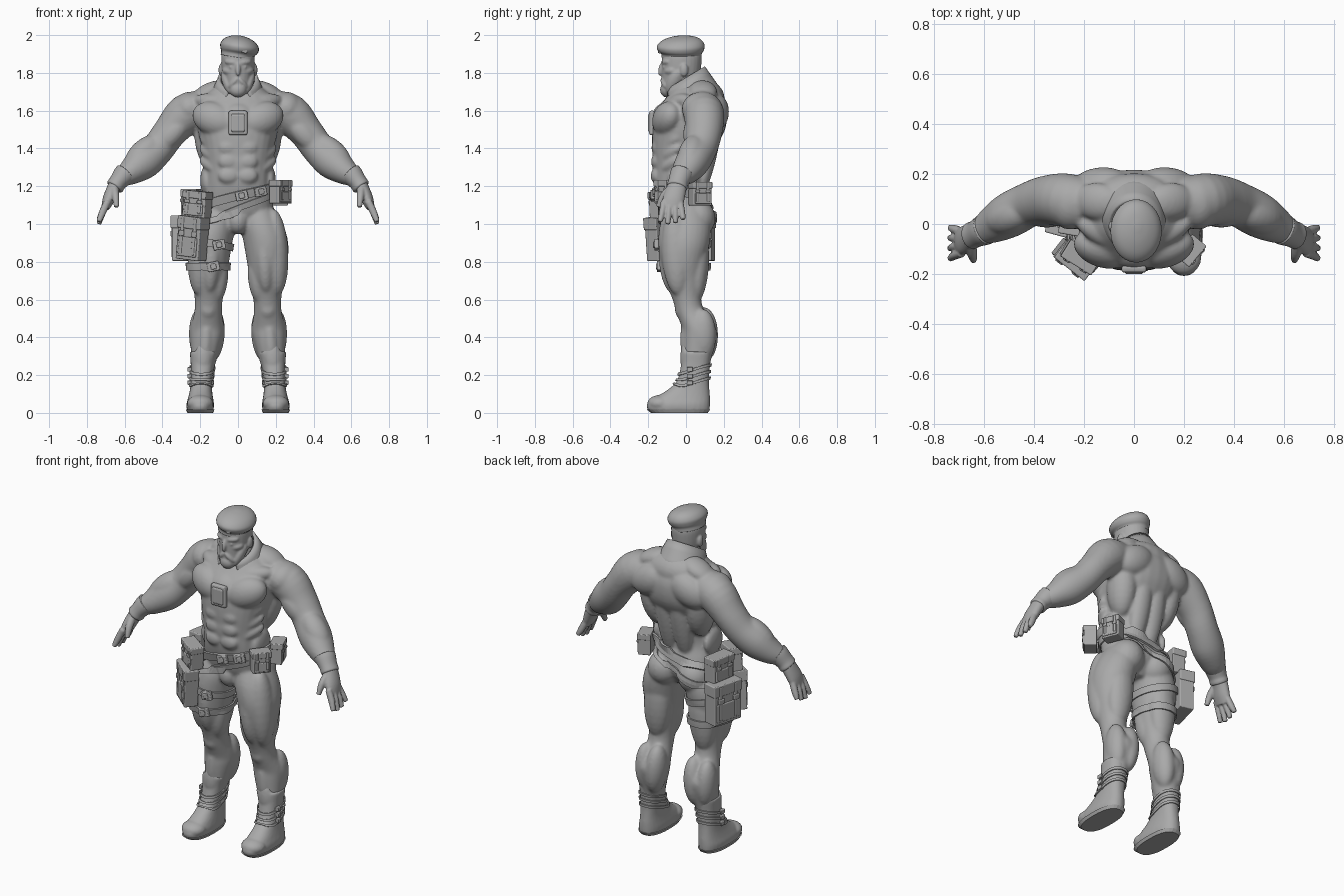
import bpy, bmesh, math
from mathutils import Vector, Matrix

default_cube = bpy.data.objects.get("Cube")
if default_cube:
    bpy.data.objects.remove(default_cube, do_unlink=True)

clay = bpy.data.materials.new("clay_grey")
clay.use_nodes = True
clay.diffuse_color = (0.4, 0.4, 0.4, 1)
clay.node_tree.nodes["Principled BSDF"].inputs["Base Color"].default_value = (0.4, 0.4, 0.4, 1)


def finish(name, bm, smooth=True, recalc=True):
    """Turn a bmesh into a linked object with the shared material."""
    if recalc:
        bmesh.ops.recalc_face_normals(bm, faces=bm.faces[:])
    for face in bm.faces:
        face.smooth = smooth
    mesh = bpy.data.meshes.new(name)
    bm.to_mesh(mesh)
    bm.free()
    mesh.materials.append(clay)
    obj = bpy.data.objects.new(name, mesh)
    bpy.context.scene.collection.objects.link(obj)
    return obj


def fuse(name, bm, voxel, repeat):
    """Blend overlapping solids into one sculpted skin."""
    obj = finish(name, bm)
    remesh = obj.modifiers.new("Fuse", 'REMESH')
    remesh.mode = 'VOXEL'
    remesh.voxel_size = voxel
    remesh.use_smooth_shade = True
    soften = obj.modifiers.new("Soften", 'SMOOTH')
    soften.factor = 0.5
    soften.iterations = repeat
    return obj


def frame(direction):
    z = direction.normalized()
    y = (Vector((0, 1, 0)) - z * z.y).normalized()
    return Matrix((y.cross(z), y, z)).transposed()


def loft(bm, keys, side=1, tilt=False, power=1.0, sides=28, steps=4):
    """Skin smooth sections; each key is x, y, z, half width, half depth."""
    keys = [Vector((k[0] * side,) + tuple(k[1:])) for k in keys]
    path = []
    for i in range(len(keys) - 1):
        a, b, c, d = (keys[min(max(i + j, 0), len(keys) - 1)] for j in (-1, 0, 1, 2))
        for k in range(steps):
            t = k / steps
            path.append(b + (c - a) * (t / 2) + (a * 2 - b * 5 + c * 4 - d) * (t * t / 2)
                        + (b * 3 - a - c * 3 + d) * (t ** 3 / 2))
    path.append(keys[-1])
    rings = []
    for i, p in enumerate(path):
        ahead, behind = path[min(i + 1, len(path) - 1)], path[max(i - 1, 0)]
        turn = frame(Vector((ahead - behind)[:3])) if tilt else Matrix.Identity(3)
        ring = []
        for j in range(sides):
            angle = math.tau * j / sides
            c, s = math.cos(angle), math.sin(angle)
            local = Vector((math.copysign(abs(c) ** power, c) * p[3],
                            math.copysign(abs(s) ** power, s) * p[4], 0))
            ring.append(bm.verts.new(Vector(p[:3]) + turn @ local))
        rings.append(ring)
    for low, high in zip(rings, rings[1:]):
        for j in range(sides):
            k = (j + 1) % sides
            bm.faces.new((low[j], low[k], high[k], high[j]))
    bm.faces.new(rings[0][::-1])
    bm.faces.new(rings[-1])


def muscle(bm, side, start, end, width, depth):
    """Ellipsoid stretched from start to end."""
    a, b = (Vector((p[0] * side, p[1], p[2])) for p in (start, end))
    matrix = (Matrix.Translation((a + b) / 2) @ frame(b - a).to_4x4()
              @ Matrix.Diagonal((width, depth, (b - a).length / 2, 1)))
    bmesh.ops.create_uvsphere(bm, u_segments=20, v_segments=14, radius=1, matrix=matrix)


def ball(bm, side, centre, radii):
    matrix = Matrix.Translation((centre[0] * side, centre[1], centre[2])) @ Matrix.Diagonal((*radii, 1))
    bmesh.ops.create_uvsphere(bm, u_segments=20, v_segments=14, radius=1, matrix=matrix)


def strap(name, target, centre, radii, height, slope=(0, 0), thick=0.009):
    """Band that hugs the target surface."""
    bm = bmesh.new()
    count, rows = 72, []
    for row in (-0.5, 0, 0.5):
        ring = []
        for j in range(count):
            angle = math.tau * j / count
            x, y = math.cos(angle) * radii[0], math.sin(angle) * radii[1]
            ring.append(bm.verts.new((centre[0] + x, centre[1] + y,
                                      centre[2] + x * slope[0] + y * slope[1] + row * height)))
        rows.append(ring)
    for low, high in zip(rows, rows[1:]):
        for j in range(count):
            k = (j + 1) % count
            bm.faces.new((low[j], low[k], high[k], high[j]))
    obj = finish(name, bm, smooth=False, recalc=False)
    wrap = obj.modifiers.new("Hug", 'SHRINKWRAP')
    wrap.target = target
    wrap.wrap_mode = 'OUTSIDE_SURFACE'
    wrap.offset = 0.003
    solid = obj.modifiers.new("Thickness", 'SOLIDIFY')
    solid.thickness, solid.offset = thick, 1


def blocks(name, place, turn, lean, parts, bevel=0.006):
    """Bevelled boxes in a local frame whose -y side faces outward."""
    bm = bmesh.new()
    base = (Matrix.Translation(place) @ Matrix.Rotation(math.radians(turn), 4, 'Z')
            @ Matrix.Rotation(math.radians(lean), 4, 'Y'))
    for offset, size in parts:
        bmesh.ops.create_cube(bm, size=1, matrix=base @ Matrix.Translation(offset) @ Matrix.Diagonal((*size, 1)))
    obj = finish(name, bm, smooth=False)
    edge = obj.modifiers.new("Bevel", 'BEVEL')
    edge.width, edge.segments = bevel, 3


def pouch(name, place, size, turn, lean=0):
    w, d, h = size
    parts = [((0, 0, 0), (w * .96, d, h)), ((0, -d * 0.04, h * 0.36), (w, d * 1.08, h * 0.28)),
             ((0, -d * 0.48, -h * 0.2), (w * 0.8, d * 0.2, h * 0.45))]
    for x in (-w * 0.27, w * 0.27):
        parts.append(((x, -d * 0.54, 0.01), (w * 0.14, d * 0.14, h * 0.85)))
        parts.append(((x, -d * 0.59, h * 0.1), (w * 0.22, d * 0.14, h * 0.13)))
    blocks(name, place, turn, lean, parts, .01)


# Body: trunk, arms and legs fused with their muscles
body = bmesh.new()
loft(body, [(0, 0, .95, .06, .06), (0, 0, 1.04, .17, .12), (0, -.015, 1.12, .185, .13),
            (0, -.038, 1.21, .17, .13), (0, -.036, 1.3, .172, .136), (0, -.014, 1.4, .19, .166),
            (0, .015, 1.5, .215, .192), (0, .03, 1.6, .22, .187), (0, .045, 1.67, .19, .15),
            (0, .045, 1.73, .12, .11)], power=.85)
loft(body, [(0, .05, 1.62, .12, .13), (0, .025, 1.72, .1, .108), (0, 0, 1.79, .078, .085)])
ball(body, 1, (0, -.075, 1.02), (.06, .065, .075))
ball(body, 1, (0, -.115, 1.54), (.11, .072, .1))
ball(body, 1, (0, -.1, 1.33), (.13, .08, .15))
ball(body, 1, (0, .09, 1.665), (.18, .115, .1))
muscle(body, 1, (0, .16, 1.72), (0, .12, 1.4), .08, .055)
for s in (1, -1):
    loft(body, [(.18, .075, 1.62, .09, .1), (.275, .095, 1.58, .108, .108), (.36, .095, 1.487, .09, .097),
                (.425, .075, 1.4, .088, .09), (.5, .035, 1.33, .094, .09), (.57, -.005, 1.275, .07, .074),
                (.625, -.035, 1.24, .046, .05), (.65, -.045, 1.21, .04, .045)], s, tilt=True)
    loft(body, [(.1, 0, 1.1, .08, .1), (.125, -.003, 1, .113, .134), (.148, -.01, .9, .118, .136),
                (.155, -.016, .8, .108, .118), (.153, -.01, .7, .09, .1), (.155, .005, .6, .074, .076),
                (.158, .026, .53, .074, .077), (.163, .068, .45, .09, .09), (.166, .072, .4, .088, .092),
                (.177, .06, .3, .07, .078), (.19, .05, .2, .055, .066), (.195, .05, .1, .05, .06)], s)
    # Chest, belly and waist
    muscle(body, s, (.015, -.135, 1.51), (.235, -.065, 1.6), .09, .075)
    muscle(body, s, (.03, -.09, 1.63), (.23, .02, 1.66), .045, .05)
    for row in range(3):
        ball(body, s, (.05, -.155 - .002 * row, 1.405 - .075 * row), (.055, .028, .042))
        muscle(body, s, (.11, -.13, 1.4 - .06 * row), (.2, -.03, 1.47 - .06 * row), .03, .03)
    ball(body, s, (.17, -.02, 1.23), (.03, .08, .08))
    # Back, shoulders and seat
    muscle(body, s, (.05, .08, 1.74), (.24, .1, 1.66), .05, .075)
    muscle(body, s, (.17, .11, 1.62), (.13, .04, 1.28), .08, .09)
    muscle(body, s, (.02, .165, 1.65), (.24, .15, 1.53), .09, .07)
    muscle(body, s, (.045, .17, 1.58), (.05, .06, 1.12), .06, .045)
    ball(body, s, (.255, .085, 1.61), (.09, .108, .09))
    ball(body, s, (.1, .06, 1.03), (.095, .096, .1))
    # Upper arm and forearm
    muscle(body, s, (.27, .04, 1.56), (.43, .04, 1.39), .06, .055)
    muscle(body, s, (.27, .15, 1.58), (.45, .12, 1.4), .06, .055)
    muscle(body, s, (.41, .06, 1.46), (.59, 0, 1.29), .07, .07)
    # Thigh, knee and calf
    muscle(body, s, (.185, -.06, 1.08), (.208, -.04, .62), .07, .08)
    muscle(body, s, (.13, -.075, 1.03), (.15, -.065, .63), .057, .075)
    muscle(body, s, (.09, -.045, .85), (.115, -.02, .58), .05, .057)
    muscle(body, s, (.14, .07, 1), (.16, .05, .58), .08, .062)
    ball(body, s, (.158, -.022, .555), (.048, .038, .06))
    muscle(body, s, (.12, .095, .56), (.14, .1, .27), .06, .073)
    muscle(body, s, (.208, .09, .55), (.2, .09, .27), .056, .07)
    muscle(body, s, (.16, .005, .53), (.185, .02, .2), .04, .042)
body = fuse("muscular_body", body, .009, 6)

# Chest plate and stand-up collar
blocks("chest_plate", (0, -.18, 1.535), 0, 0, [((0, 0, 0), (.1, .03, .13)), ((0, -.006, 0), (.075, .03, .1))], .012)
collar = bmesh.new()
rows = []
for lift in (0, 0.35, 0.7, 1):
    ring = []
    for j in range(33):
        angle = math.radians(-152 + 304 * j / 32)
        back = (1 + math.cos(angle)) / 2
        radius = .155 - .05 * lift
        ring.append(collar.verts.new((math.sin(angle) * radius, .04 - .045 * lift + math.cos(angle) * radius,
                                      1.63 + .07 * back + lift * (.08 + .055 * back))))
    rows.append(ring)
for low, high in zip(rows, rows[1:]):
    for j in range(32):
        collar.faces.new((low[j], high[j], high[j + 1], low[j + 1]))
collar = finish("collar", collar)
collar.modifiers.new("Thickness", 'SOLIDIFY').thickness = .018

# Head with brow, nose, cheeks, ears and beard
head = bmesh.new()
loft(head, [(0, -.06, 1.685, .04, .05), (0, -.048, 1.72, .065, .08), (0, -.03, 1.77, .08, .098),
            (0, -.024, 1.84, .088, .105), (0, -.022, 1.9, .086, .102), (0, -.022, 1.94, .06, .07)])
muscle(head, 1, (0, -.12, 1.86), (0, -.14, 1.785), .014, .016)
muscle(head, 1, (0, -.105, 1.75), (0, -.1, 1.67), .045, .035)
for s in (1, -1):
    muscle(head, s, (0, -.122, 1.852), (.07, -.09, 1.86), .016, .02)
    muscle(head, s, (.03, -.112, 1.805), (.08, -.06, 1.815), .02, .02)
    muscle(head, s, (0, -.128, 1.775), (.05, -.1, 1.72), .014, .018)
    muscle(head, s, (.08, -.03, 1.82), (.04, -.095, 1.69), .025, .035)
    ball(head, s, (.035, -.112, 1.83), (.012, .012, .009))
    ball(head, s, (.09, -.01, 1.815), (.013, .022, .034))
fuse("head", head, .006, 3)
# Beret slouched toward its left, on a narrow band
beret = bmesh.new()
loft(beret, [(0, -.024, 1.882, .089, .106), (.001, -.024, 1.902, .09, .108), (.004, -.028, 1.92, .1, .122),
             (.004, -.027, 1.945, .103, .126), (.002, -.02, 1.972, .084, .105), (0, -.012, 1.99, .05, .065),
             (0, -.01, 1.998, .012, .015)])
bmesh.ops.rotate(beret, verts=beret.verts[:], cent=(0, -.02, 1.91), matrix=Matrix.Rotation(math.radians(9), 3, 'Y'))
finish("beret", beret)
blocks("beret_badge", (.035, -.14, 1.92), 14, 9, [((0, 0, 0), (.028, .012, .032))], .004)

# Hands, cuffs, boots and their straps
for s, label in ((1, "left"), (-1, "right")):
    hand = bmesh.new()
    loft(hand, [(.625, -.035, 1.245, .044, .048), (.66, -.05, 1.185, .036, .052), (.685, -.066, 1.13, .032, .057),
                (.702, -.074, 1.085, .022, .054)], s, tilt=True)
    for i in range(4):
        y, drop = -.116 + .028 * i, (.012, 0, .006, .025)[i]
        loft(hand, [(.69, y, 1.12, .019, .018), (.718, y - .01 + .007 * i, 1.06, .019, .017),
                    (.737, y - .022 + .013 * i, 1 + drop, .013, .013)], s, tilt=True, sides=12)
    loft(hand, [(.655, -.075, 1.19, .023, .025), (.648, -.12, 1.145, .02, .021),
                (.643, -.145, 1.09, .013, .014)], s, tilt=True, sides=12)
    fuse(label + "_hand", hand, .005, 2)
    cuff = bmesh.new()
    loft(cuff, [(.598, -.022, 1.264, .06, .063), (.61, -.028, 1.252, .057, .06), (.635, -.04, 1.222, .048, .054),
                (.65, -.046, 1.2, .048, .055), (.655, -.048, 1.193, .044, .05)], s, tilt=True)
    finish(label + "_glove_cuff", cuff)
    boot = bmesh.new()
    loft(boot, [(.2, -.038, .012, .07, .163), (.2, -.04, .045, .073, .167), (.198, -.02, .08, .066, .147),
                (.196, .012, .12, .059, .112), (.193, .037, .17, .057, .085), (.188, .05, .25, .062, .077),
                (.182, .056, .31, .072, .08), (.18, .058, .325, .072, .08)], s, power=.85)
    ball(boot, s, (.2, -.135, .05), (.07, .07, .045))
    muscle(boot, s, (.178, 0, .38), (.19, 0, .2), .045, .03)
    boot = fuse(label + "_boot", boot, .007, 3)
    sole = bmesh.new()
    loft(sole, [(.2, -.035, 0, .068, .15), (.2, -.04, .018, .076, .168)], s, power=.8)
    finish(label + "_boot_sole", sole, smooth=False)
    for z in (.16, .195, .23):
        strap(label + "_boot_strap", boot, (.193 * s, .042, z), (.072, .085), .015, (0, .3), .006)
        blocks(label + "_boot_buckle", (.256 * s, .02, z), 90 * s, 0, [((0, 0, 0), (.032, .022, .024))], .004)

# Belts, thigh straps and buckles
strap("waist_belt", body, (0, -.02, 1.145), (.21, .16), .05, (.24, 0), .012)
strap("sling_belt", body, (0, -.01, 1.075), (.22, .16), .035, (.4, 0))
strap("upper_thigh_strap", body, (-.15, -.01, .9), (.13, .145), .04, (-.2, 0))
strap("lower_thigh_strap", body, (-.155, -.014, .775), (.115, .125), .04)
for name, place, turn in (("belt_buckle", (.02, -.178, 1.15), 0), ("belt_clip", (.12, -.157, 1.172), 22),
                          ("upper_strap_buckle", (-.1, -.157, .89), 0), ("lower_strap_buckle", (-.13, -.142, .775), 0)):
    blocks(name, place, turn, -12, [((0, 0, 0), (.065, .022, .05)), ((0, -.006, 0), (.03, .022, .03))], .005)

# Pouches on the belt and the right thigh
pouch("front_thigh_pouch", (-.24, -.138, .925), (.155, .08, .23), -38, 6)
pouch("side_thigh_pouch", (-.285, .052, .925), (.2, .085, .24), -105)
pouch("front_hip_pouch", (-.215, -.128, 1.105), (.145, .075, .14), -32, 5)
pouch("side_hip_pouch", (-.245, .035, 1.11), (.16, .08, .15), -100)
pouch("left_front_pouch", (.225, -.105, 1.17), (.11, .07, .125), 50)
pouch("left_rear_pouch", (.214, .075, 1.16), (.11, .07, .125), 112)
